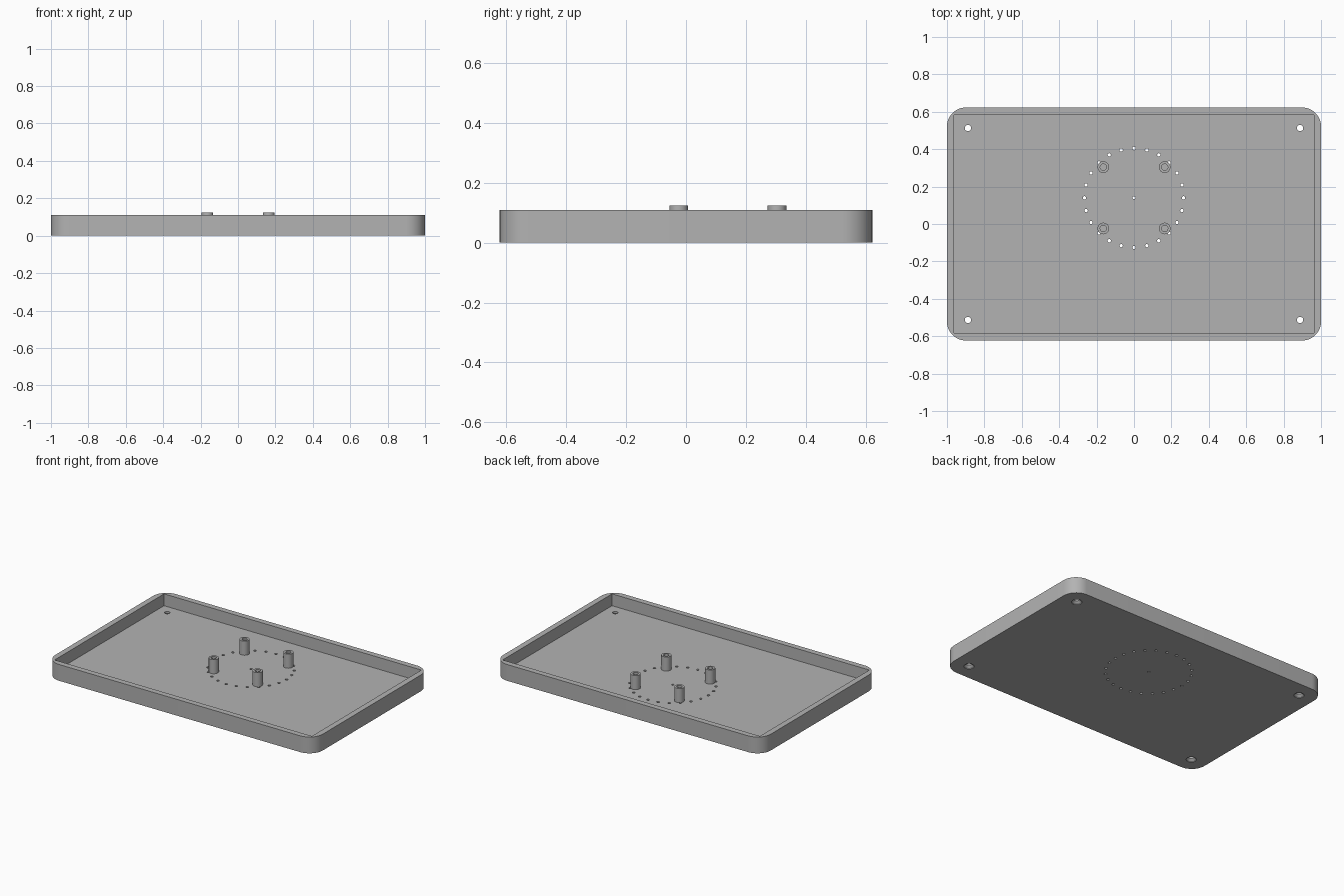
import bpy, bmesh
from math import cos, sin, radians, tau

cube = bpy.data.objects.get("Cube")
if cube:
    bpy.data.objects.remove(cube, do_unlink=True)

# Overall dimensions
HALF_X, HALF_Y, HEIGHT, FLOOR = 1.0, 0.6225, 0.11, 0.03
CORNER, WALL = 0.1, 0.0385
RING_Y, RING_RADIUS = 0.14, 0.265
POST_OFFSET, POST_TOP = 0.164, 0.125

grey = bpy.data.materials.new("plain grey")
grey.use_nodes = True
color = (0.45, 0.45, 0.45, 1)
grey.diffuse_color = color
grey.node_tree.nodes["Principled BSDF"].inputs["Base Color"].default_value = color


def new_object(name, bm):
    bmesh.ops.recalc_face_normals(bm, faces=bm.faces)
    mesh = bpy.data.meshes.new(name)
    bm.to_mesh(mesh)
    bm.free()
    mesh.materials.append(grey)
    obj = bpy.data.objects.new(name, mesh)
    bpy.context.collection.objects.link(obj)
    return obj


def prism(name, outline, bottom, top):
    bm = bmesh.new()
    face = bm.faces.new([bm.verts.new((x, y, bottom)) for x, y in outline])
    up = bmesh.ops.extrude_face_region(bm, geom=[face])["geom"]
    bmesh.ops.translate(bm, vec=(0, 0, top - bottom),
                        verts=[v for v in up if isinstance(v, bmesh.types.BMVert)])
    return new_object(name, bm)


def lathe(bm, profile, x, y, sides):
    """Add a closed turned solid; profile runs as (radius, z) from bottom to top."""
    rings = [[bm.verts.new((x + r * cos(tau * i / sides), y + r * sin(tau * i / sides), z))
              for i in range(sides)] for r, z in profile]
    for low, high in zip(rings, rings[1:]):
        for i in range(sides):
            j = (i + 1) % sides
            bm.faces.new((low[i], low[j], high[j], high[i]))
    bm.faces.new(rings[0][::-1])
    bm.faces.new(rings[-1])


def cut(target, cutter):
    cutter.hide_render = True
    mod = target.modifiers.new("cut", "BOOLEAN")
    mod.operation, mod.solver, mod.object = "DIFFERENCE", "EXACT", cutter
    bpy.context.view_layer.objects.active = target
    bpy.ops.object.modifier_apply(modifier=mod.name)
    bpy.data.objects.remove(cutter, do_unlink=True)


def smooth(obj):
    bpy.ops.object.select_all(action="DESELECT")
    obj.select_set(True)
    bpy.context.view_layer.objects.active = obj
    bpy.ops.object.shade_smooth_by_angle(angle=radians(30))


# Tray body with rounded outer corners
outline = []
for quarter, (sx, sy) in enumerate([(1, 1), (-1, 1), (-1, -1), (1, -1)]):
    for step in range(13):
        a = radians(90 * quarter + 7.5 * step)
        outline.append((sx * (HALF_X - CORNER) + CORNER * cos(a),
                        sy * (HALF_Y - CORNER) + CORNER * sin(a)))
tray = prism("tray", outline, 0, HEIGHT)

# Square-cornered recess
ix, iy = HALF_X - WALL, HALF_Y - WALL
cut(tray, prism("recess_cutter", [(ix, iy), (-ix, iy), (-ix, -iy), (ix, -iy)], FLOOR, HEIGHT + 0.1))

# Countersunk corner holes, ring of small holes and centre hole
drills = bmesh.new()
for sx in (-1, 1):
    for sy in (-1, 1):
        lathe(drills, [(0.032, -0.01), (0.032, 0.004), (0.017, 0.018), (0.017, 0.06)],
              sx * 0.888, sy * 0.513, 24)
for i in range(24):
    a = tau * i / 24
    lathe(drills, [(0.009, -0.01), (0.009, 0.06)],
          RING_RADIUS * cos(a), RING_Y + RING_RADIUS * sin(a), 12)
lathe(drills, [(0.008, -0.01), (0.008, 0.06)], 0, RING_Y, 12)
cut(tray, new_object("hole_cutter", drills))
smooth(tray)

# Four standoff posts with blind screw holes
for side, sx in (("right", -1), ("left", 1)):
    for end, sy in (("front", -1), ("back", 1)):
        bm = bmesh.new()
        lathe(bm, [(0.031, FLOOR), (0.031, POST_TOP), (0.017, POST_TOP), (0.017, FLOOR + 0.01)],
              sx * POST_OFFSET, RING_Y + sy * POST_OFFSET, 32)
        smooth(new_object(f"{end}_{side}_post", bm))
